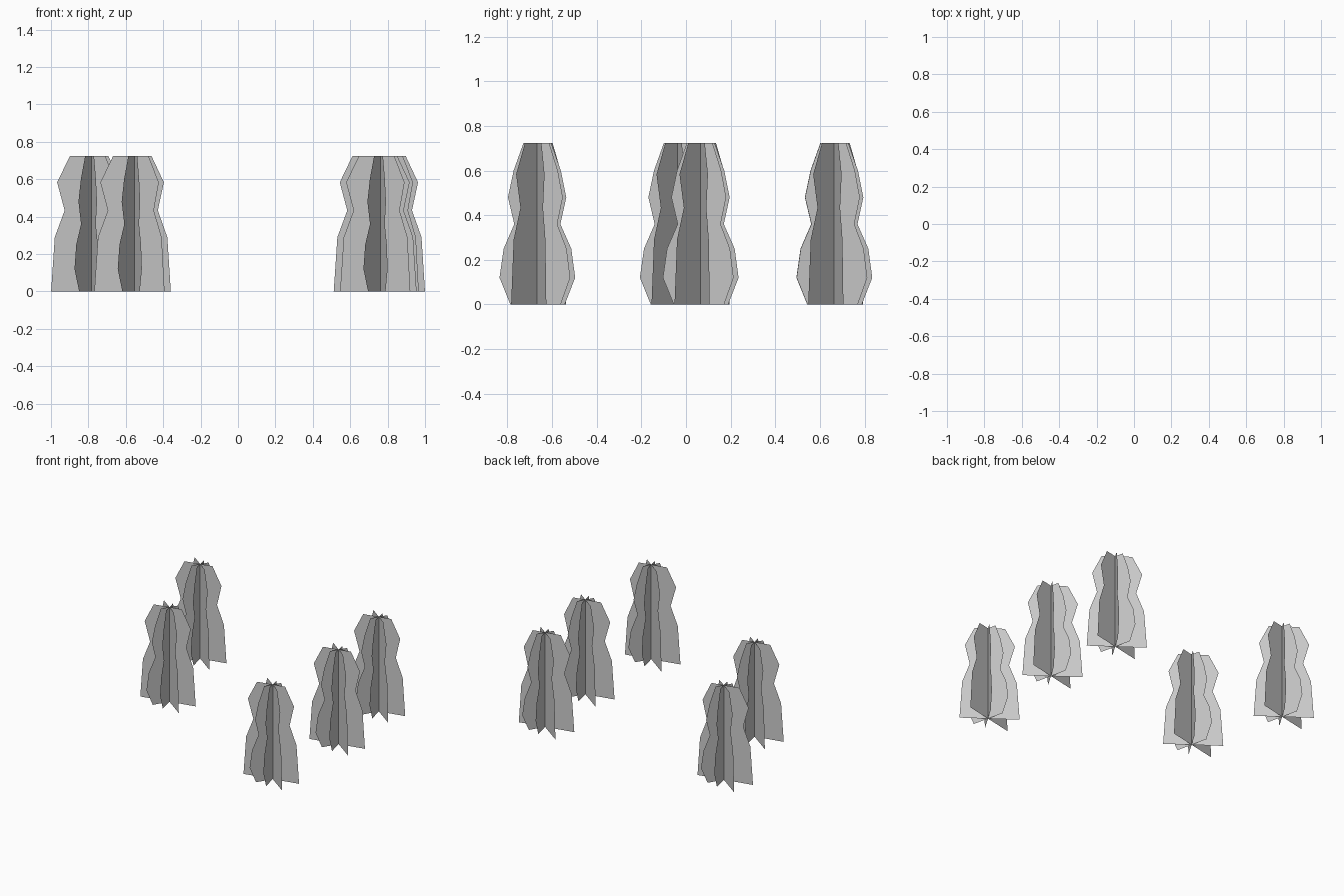
import bpy
import bmesh
from math import cos, sin, radians

if "Cube" in bpy.data.objects:
    bpy.data.objects.remove(bpy.data.objects["Cube"])

# Half-profiles as (z, left radius, right radius)
WIDE = [(0, .22, .198), (.29, .2, .179), (.433, .146, .127),
        (.583, .187, .16), (.723, .118, .093)]
NARROW = [(0, .127, .123), (.12, .175, .173), (.25, .157, .154), (.36, .107, .105),
          (.48, .134, .134), (.6, .109, .108), (.723, .065, .063)]

# Crossed upright cards: angle of the right-hand half, profile
CARDS = [(12, WIDE), (-36, WIDE), (59, NARROW), (-77, NARROW)]

# Plant centres on the ground
CENTRES = [(-.784, .663), (.727, .664), (.806, .065), (-.553, -.038), (.761, -.667)]


def add_card(bm, angle, profile):
    """One flat leaf card, made of strips meeting on the plant's axis."""
    c, s = cos(radians(angle)), sin(radians(angle))
    rows = [[bm.verts.new((r * c, r * s, z)) for r in (-left, 0, right)]
            for z, left, right in profile]
    for low, high in zip(rows, rows[1:]):
        for i in range(2):
            bm.faces.new((low[i], low[i + 1], high[i + 1], high[i]))


# Shared plant mesh
bm = bmesh.new()
for angle, profile in CARDS:
    add_card(bm, angle, profile)
mesh = bpy.data.meshes.new("plant_cards")
bm.to_mesh(mesh)
bm.free()

# Scattered plants
for i, (x, y) in enumerate(CENTRES, 1):
    plant = bpy.data.objects.new(f"plant_{i}", mesh)
    plant.location = (x, y, 0)
    bpy.context.collection.objects.link(plant)
